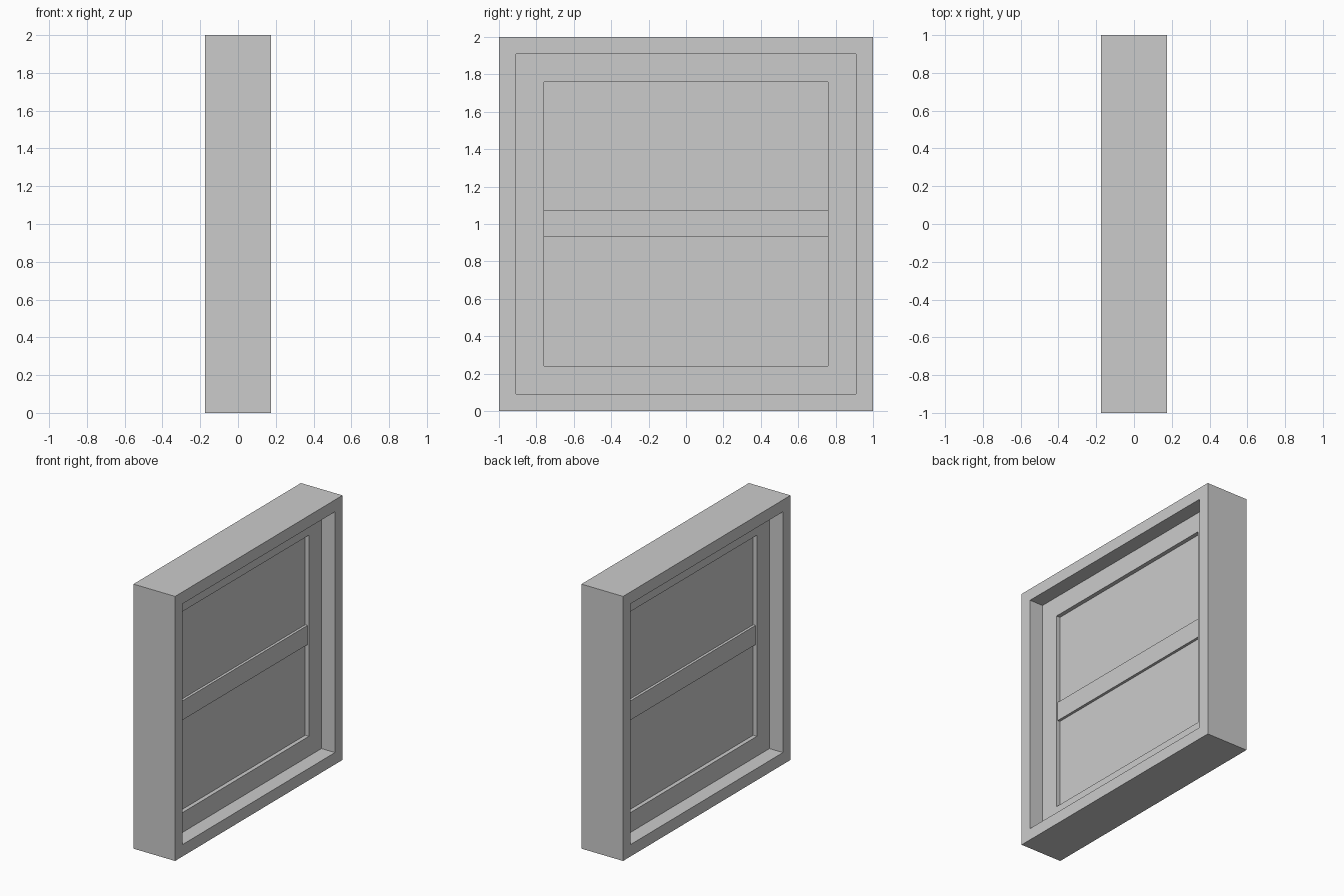
import bpy
import bmesh
from mathutils import Vector, Matrix

default_cube = bpy.data.objects.get("Cube")
if default_cube:
    bpy.data.objects.remove(default_cube, do_unlink=True)

MID = 1.0  # height of the window's centre

# Single flat colour
grey = bpy.data.materials.new("light grey")
grey.use_nodes = True
colour = (0.6, 0.6, 0.6, 1)
grey.diffuse_color = colour
grey.node_tree.nodes["Principled BSDF"].inputs["Base Color"].default_value = colour


def finish(name, bm):
    bmesh.ops.recalc_face_normals(bm, faces=bm.faces)
    mesh = bpy.data.meshes.new(name)
    bm.to_mesh(mesh)
    bm.free()
    mesh.materials.append(grey)
    obj = bpy.data.objects.new(name, mesh)
    bpy.context.collection.objects.link(obj)
    return obj


def square_ring(name, outer, inner, depth):
    """Square frame in the yz plane with half sizes outer, inner and depth."""
    bm = bmesh.new()
    section = [(outer, -depth), (outer, depth), (inner, depth), (inner, -depth)]
    corners = [(-1, -1), (1, -1), (1, 1), (-1, 1)]
    loops = [[bm.verts.new((x, sy * r, MID + sz * r)) for r, x in section]
             for sy, sz in corners]
    for i in range(4):
        a, b = loops[i], loops[(i + 1) % 4]
        for j in range(4):
            k = (j + 1) % 4
            bm.faces.new((a[j], b[j], b[k], a[k]))
    return finish(name, bm)


def box(name, size, centre):
    bm = bmesh.new()
    matrix = Matrix.Translation(centre) @ Matrix.Diagonal(Vector(size).to_4d())
    bmesh.ops.create_cube(bm, size=1, matrix=matrix)
    return finish(name, bm)


# Deep outer frame and the recessed sash inside it
square_ring("outer_frame", 1.0, 0.91, 0.174)
square_ring("sash", 0.91, 0.76, 0.061)

# Pane and the horizontal bar crossing both of its sides
box("pane", (0.06, 1.52, 1.52), (0, 0, MID))
box("crossbar", (0.1, 1.52, 0.145), (0, 0, 1.003))
